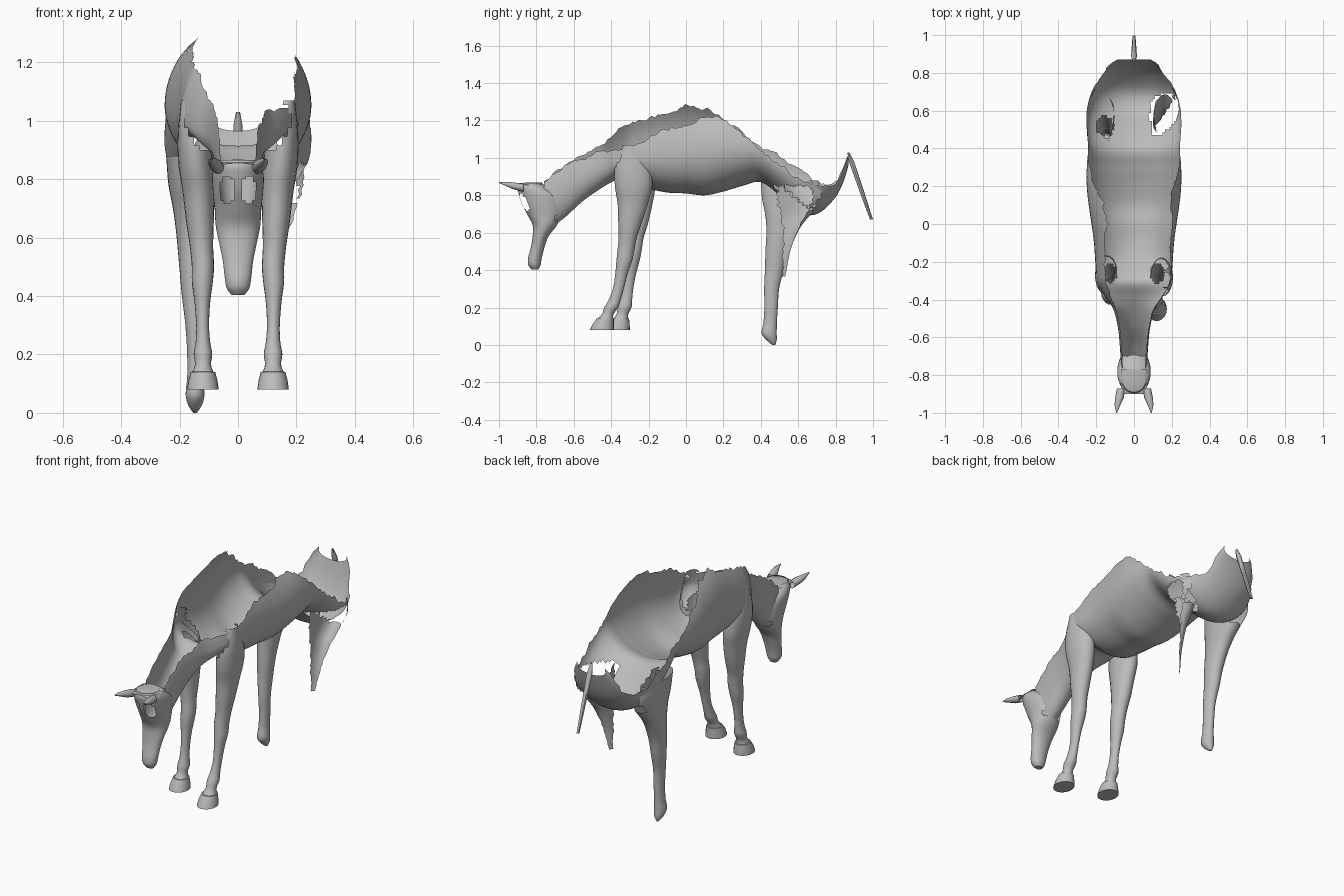
import bpy, bmesh, math, random

if "Cube" in bpy.data.objects:
    bpy.data.objects.remove(bpy.data.objects["Cube"])

random.seed(4)
hide = bpy.data.materials.new("grey_hide")
hide.diffuse_color = (0.5, 0.5, 0.5, 1)
hide.use_nodes = True
hide.node_tree.nodes["Principled BSDF"].inputs["Base Color"].default_value = hide.diffuse_color


def resample(rows, n):
    """Smoothly interpolate table rows on their first column."""
    out, k = [], 0
    for s in range(n + 1):
        t = rows[0][0] + (rows[-1][0] - rows[0][0]) * s / n
        while k < len(rows) - 2 and abs(t - rows[0][0]) > abs(rows[k + 1][0] - rows[0][0]):
            k += 1
        a, b = rows[k], rows[k + 1]
        p, q = rows[max(k - 1, 0)], rows[min(k + 2, len(rows) - 1)]
        h = b[0] - a[0]
        u = (t - a[0]) / h
        row = [t]
        for c in range(1, len(a)):
            ma = (b[c] - p[c]) / (b[0] - p[0]) * h
            mb = (q[c] - a[c]) / (q[0] - a[0]) * h
            row.append((2*u**3 - 3*u*u + 1) * a[c] + (u**3 - 2*u*u + u) * ma
                       + (3*u*u - 2*u**3) * b[c] + (u**3 - u*u) * mb)
        out.append(row)
    return out


def skin(name, rings, closed=True, cap_end=False, drop=None, angle=45):
    """Skin a list of rings; drop(centre) removes torn-away faces."""
    bm = bmesh.new()
    vs = [[bm.verts.new(p) for p in r] for r in rings]
    m = len(rings[0])
    for i in range(len(rings) - 1):
        for j in range(m if closed else m - 1):
            k = (j + 1) % m
            bm.faces.new((vs[i + 1][j], vs[i + 1][k], vs[i][k], vs[i][j]))
    if cap_end:
        bm.faces.new(vs[-1][::-1])
    if drop:
        gone = [f for f in bm.faces if drop(f.calc_center_median())]
        bmesh.ops.delete(bm, geom=gone, context='FACES')
    me = bpy.data.meshes.new(name)
    bm.to_mesh(me)
    bm.free()
    ob = bpy.data.objects.new(name, me)
    bpy.context.collection.objects.link(ob)
    me.materials.append(hide)
    bpy.ops.object.select_all(action='DESELECT')
    ob.select_set(True)
    bpy.context.view_layer.objects.active = ob
    bpy.ops.object.shade_smooth_by_angle(angle=math.radians(angle))
    return ob


def ring(z, cx, cy, rx, ry, n=20, a0=0.0, a1=2 * math.pi, full=True):
    d = n if full else n - 1
    return [(cx + rx * math.cos(a0 + (a1 - a0) * j / d),
             cy + ry * math.sin(a0 + (a1 - a0) * j / d), z) for j in range(n)]


# Torso, neck and rump: one open trough
# y, underside z, widest z, virtual spine z, half width, left rim z, right rim z
trough = [
    (-.76, .60, .76, .99, .068, .88, .88), (-.65, .68, .85, 1.08, .075, .96, .96),
    (-.55, .77, .91, 1.13, .085, 1.01, 1.0), (-.45, .84, .96, 1.18, .11, 1.06, 1.04),
    (-.38, .88, .98, 1.24, .155, 1.14, 1.05), (-.31, .915, 1.0, 1.28, .192, 1.18, 1.07),
    (-.26, .89, 1.0, 1.3, .2, 1.2, 1.085), (-.2, .84, 1.0, 1.32, .205, 1.22, 1.1),
    (-.1, .815, 1.02, 1.34, .212, 1.24, 1.15),
    (0, .81, 1.03, 1.35, .225, 1.285, 1.19), (.1, .80, 1.04, 1.34, .24, 1.27, 1.22),
    (.2, .82, 1.05, 1.33, .25, 1.22, 1.21), (.3, .85, 1.05, 1.3, .25, 1.13, 1.13),
    (.4, .87, 1.04, 1.25, .243, 1.05, 1.03), (.5, .80, .97, 1.2, .25, 1.0, .97),
    (.6, .71, .92, 1.15, .25, .93, .90), (.7, .70, .89, 1.1, .225, .87, .86),
    (.8, .79, .93, 1.08, .175, .87, .87), (.845, .88, .97, 1.08, .13, .96, .96),
    (.87, .965, 1.0, 1.08, .09, 1.02, 1.02)]
rings = []
wander = [0.0, 0.0]
for y, zb, zm, zt, w, zl, zr in resample(trough, 110):
    def rim_angle(rim):
        r = zt - zm if rim > zm else zm - zb
        return math.acos(max(-1, min(1, (zm - rim) / r)))

    def side(rim, s):
        wander[s] = .7 * wander[s] + random.uniform(-.011, .01)
        top, jag = rim_angle(rim), rim_angle(rim + wander[s])
        pts = []
        for j in range(25):
            t = j / 24
            a = top * t + (jag - top) * t ** 10
            c = math.cos(a)
            pts.append((w * math.sin(a), zm - c * ((zm - zb) if c > 0 else (zt - zm))))
        return pts
    left, right = side(zl, 0), side(zr, 1)
    rings.append([(-x, y, z) for x, z in left[:0:-1]] + [(x, y, z) for x, z in right])


def torn(c):
    jag = .1 * math.sin(c.y * 80) + .06 * math.sin(c.x * 130)
    right_hole = ((c.x - .17) / .09) ** 2 + ((c.y - .565) / .135) ** 2 < 1 + jag
    left_socket = ((c.x + .155) / .045) ** 2 + ((c.y - .51) / .06) ** 2 < 1
    leg_socket = ((abs(c.x) - .125) / .035) ** 2 + ((c.y + .26) / .05) ** 2 < 1
    return (right_hole and c.z < .85) or (left_socket and c.z < .87) or (leg_socket and c.z < .95)


skin("body_shell", rings, closed=False, drop=torn)


# Trim limb tops where they would stand inside the shell
def in_chest(c):
    return c.z > .9 and (c.x / .195) ** 2 + ((c.z - 1.0) / .14) ** 2 < .86


def in_rump(c):
    return abs(c.x) < .205 and c.z > .855 - .8 * (c.y - .5)


# Front legs: z, x, right y, left y, x radius, y radius
front = [
    (1.07, .165, -.295, -.285, .03, .04), (.95, .152, -.285, -.275, .054, .095),
    (.85, .145, -.28, -.265, .059, .1), (.75, .135, -.285, -.26, .054, .08),
    (.65, .13, -.30, -.265, .047, .062), (.57, .125, -.312, -.275, .040, .048),
    (.50, .12, -.322, -.283, .038, .045), (.45, .122, -.33, -.29, .036, .042),
    (.38, .122, -.345, -.30, .027, .033), (.30, .121, -.362, -.311, .022, .029),
    (.24, .12, -.382, -.32, .025, .032), (.20, .12, -.40, -.328, .032, .037),
    (.165, .12, -.418, -.34, .027, .031), (.14, .12, -.432, -.35, .036, .04)]
hoof = [(.14, .12, -.432, -.35, .042, .046), (.11, .12, -.443, -.358, .05, .057),
        (.08, .12, -.45, -.364, .054, .064)]
for name, s, col in (("right", 1, 2), ("left", -1, 3)):
    skin("front_leg_" + name, [ring(r[0], s * r[1], r[col], r[4], r[5])
                               for r in resample(front, 60)], drop=in_chest)
    skin("front_hoof_" + name, [ring(.142, s * .12, hoof[0][col], .03, .034)] +
         [ring(r[0], s * r[1], r[col], r[4], r[5]) for r in hoof], cap_end=True, angle=35)

# Hind leg: z, x, y, x radius, y radius
hind = [
    (.88, .18, .56, .066, .16), (.78, .172, .572, .066, .165), (.70, .163, .545, .06, .122),
    (.62, .16, .515, .052, .085), (.5, .157, .485, .044, .06), (.4, .155, .472, .037, .05),
    (.3, .15, .458, .03, .04), (.2, .147, .455, .027, .036), (.12, .147, .45, .027, .036),
    (.06, .147, .445, .032, .04), (.025, .147, .458, .023, .027), (0, .147, .47, .006, .008)]
skin("hind_leg_left", [ring(z, -x, y, rx, ry, 28) for z, x, y, rx, ry in resample(hind, 70)],
     cap_end=True, drop=in_rump)

# Torn inner remnant of the right thigh, narrowing to a spike
rings = []
for z, x, y, rx, ry in resample(hind, 60):
    if z > .36:
        t = min(1, (z - .34) / .4)
        half = math.radians(12 + 72 * t ** 1.3) + random.uniform(-.1, .1)
        mid = math.radians(125)
        rings.append(ring(z, x - .02 * (1 - t), y + .02 * (1 - t), rx, ry, 14,
                          mid - half, mid + half, False))
skin("hind_thigh_right", rings, closed=False, drop=in_rump)

# Head: z, front y, back y, half width
head = [
    (.865, -.89, -.77, .06), (.845, -.90, -.74, .078), (.81, -.895, -.68, .088),
    (.76, -.88, -.655, .086), (.70, -.85, -.66, .08), (.64, -.82, -.69, .076),
    (.58, -.82, -.735, .064), (.52, -.83, -.757, .052), (.46, -.845, -.772, .045),
    (.425, -.843, -.778, .038), (.403, -.825, -.79, .022)]


def face_gap(c):
    front_gap = c.y < -.8 and ((abs(c.x) - .036) / .028) ** 2 + ((c.z - .765) / .045) ** 2 < 1
    return front_gap or (c.z > .66 and c.y > -.70 and abs(c.x) < .06)


skin("head", [ring(z, 0, (f + b) / 2, w, (b - f) / 2, 40) for z, f, b, w in resample(head, 50)],
     cap_end=True, drop=face_gap)

# Crown plate between the ears
skin("crown", [[(x, y, .868 - 2.5 * x * x - .3 * max(0, -.86 - y))
                for x in (.07, .035, 0, -.035, -.07)] for y in (-.90, -.86, -.82, -.77)],
     closed=False)

# Ears: pointed, swept forward
for name, s in (("right", 1), ("left", -1)):
    rings = []
    for y, x, z, rx, rz in ((-1, .092, .868, .002, .002), (-.96, .088, .86, .015, .012),
                            (-.92, .077, .85, .023, .02), (-.87, .068, .84, .022, .022)):
        rings.append([(s * x + rx * math.cos(a * math.pi / 5), y,
                       z + rz * math.sin(a * math.pi / 5)) for a in range(10)])
    skin("ear_" + name, rings)

# Tail: thin hanging strand
tail = [(1.03, 0, .868, .007, .006), (.98, 0, .885, .016, .014),
        (.82, 0, .94, .012, .012), (.67, 0, .992, .008, .008)]
skin("tail", [ring(*r, n=8) for r in tail], cap_end=True)
